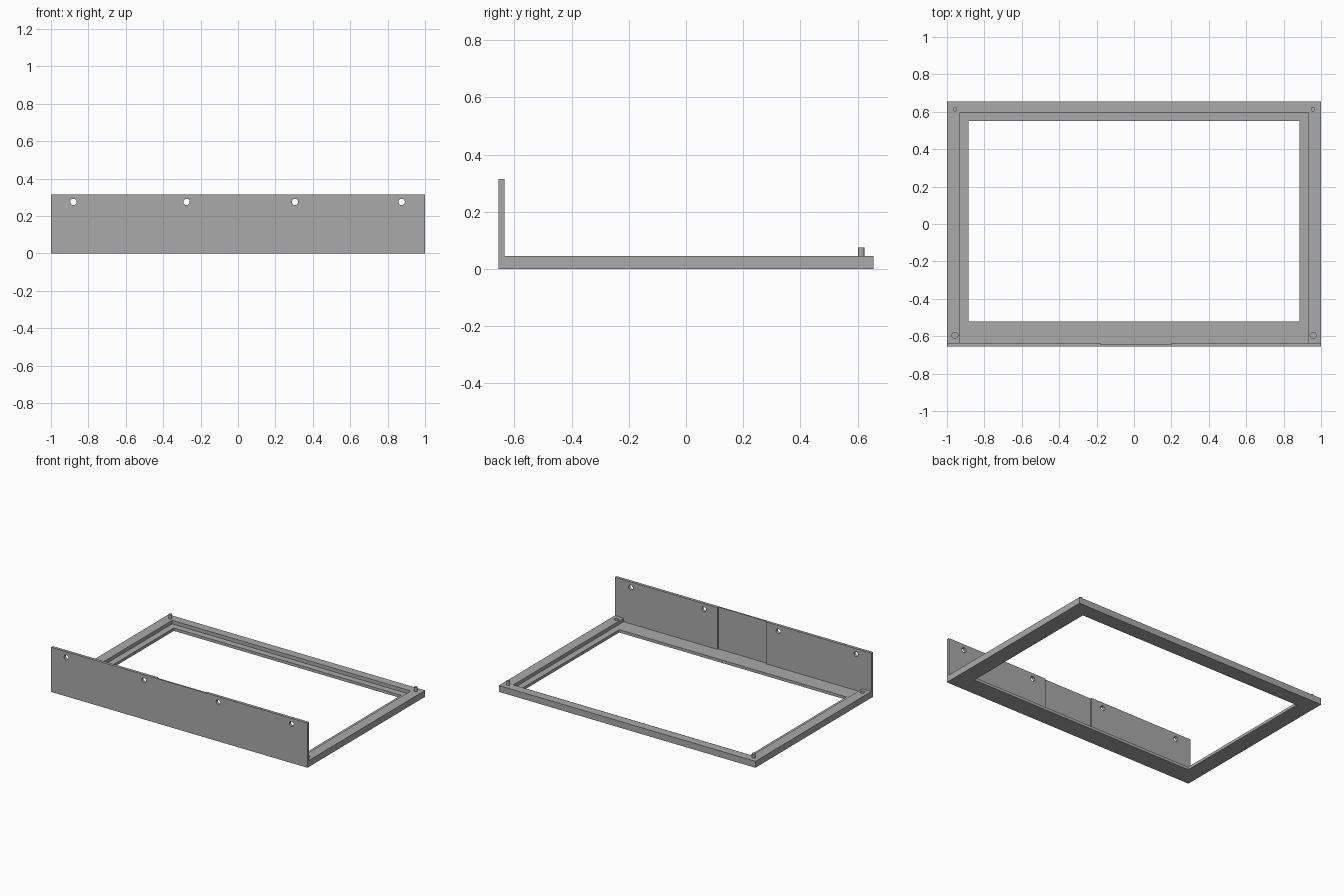
import bpy

cube = bpy.data.objects.get("Cube")
if cube:
    bpy.data.objects.remove(cube, do_unlink=True)

grey = bpy.data.materials.new("plain grey")
grey.use_nodes = True
colour = (0.4, 0.4, 0.4, 1)
grey.diffuse_color = colour
grey.node_tree.nodes["Principled BSDF"].inputs["Base Color"].default_value = colour


def box(name, x, y, z):
    """Box spanning the (low, high) range on each axis."""
    spans = (x, y, z)
    bpy.ops.mesh.primitive_cube_add(size=1, location=[(a + b) / 2 for a, b in spans])
    ob = bpy.context.object
    ob.name = name
    ob.scale = [b - a for a, b in spans]
    bpy.ops.object.transform_apply(location=True, rotation=False, scale=True)
    ob.data.materials.append(grey)
    return ob


def rod(name, radius, depth, location, rotation=(0, 0, 0)):
    bpy.ops.mesh.primitive_cylinder_add(vertices=32, radius=radius, depth=depth,
                                        location=location, rotation=rotation)
    ob = bpy.context.object
    ob.name = name
    ob.data.materials.append(grey)
    bpy.ops.object.shade_smooth_by_angle()
    return ob


def combine(target, other, operation="DIFFERENCE"):
    """Apply a boolean and discard the helper object."""
    mod = target.modifiers.new("cut", "BOOLEAN")
    mod.operation = operation
    mod.solver = "EXACT"
    mod.object = other
    bpy.context.view_layer.objects.active = target
    bpy.ops.object.modifier_apply(modifier=mod.name)
    bpy.data.objects.remove(other, do_unlink=True)


HALF_Y = 0.655
RAIL_TOP = 0.045
LEDGE = 0.02
WALL_BACK = -0.635

# Rectangular frame with the tall front panel
frame = box("frame_with_front_panel", (-1, 1), (-HALF_Y, HALF_Y), (0, RAIL_TOP))
combine(frame, box("panel", (-1, 1), (-HALF_Y, WALL_BACK), (0, 0.315)), "UNION")

# Stepped recess and central opening
combine(frame, box("recess", (-0.93, 0.93), (WALL_BACK, 0.595), (LEDGE, 0.2)))
combine(frame, box("opening", (-0.885, 0.885), (-0.52, 0.55), (-0.1, 0.2)))

# Shallow vertical channel behind the panel
combine(frame, box("channel", (-0.18, 0.2), (-0.645, -0.6), (LEDGE, 0.4)))

# Mounting holes through the panel
for x in (-0.88, -0.275, 0.305, 0.875):
    combine(frame, rod("hole", 0.017, 0.1, (x, -0.645, 0.275), (1.5708, 0, 0)))

for side, label in ((1, "left"), (-1, "right")):
    # Blind socket at the front corner, locating pin at the back corner
    combine(frame, rod("socket", 0.016, 0.06, (side * 0.958, -0.595, 0.045)))
    rod(label + "_locating_pin", 0.011, 0.05, (side * 0.957, 0.613, 0.05))

bpy.context.view_layer.objects.active = frame
